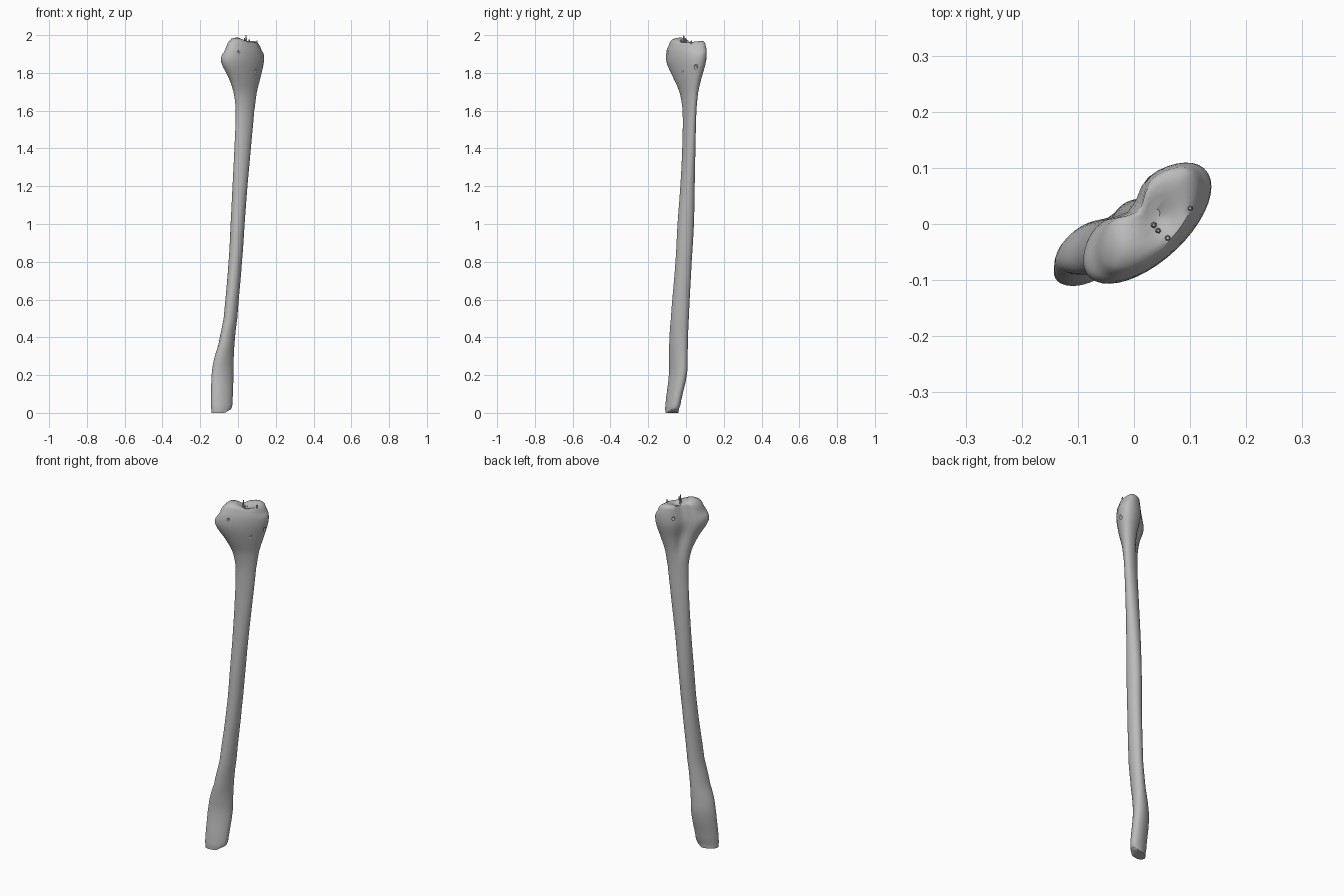
import bpy, bmesh
from math import cos, sin, pi, exp, radians
from mathutils import Vector

cube = bpy.data.objects.get("Cube")
if cube:
    bpy.data.objects.remove(cube)

bone_grey = bpy.data.materials.new("bone_grey")
bone_grey.use_nodes = True
grey = (0.5, 0.5, 0.5, 1)
bone_grey.diffuse_color = grey
bone_grey.node_tree.nodes["Principled BSDF"].inputs["Base Color"].default_value = grey

SEGMENTS = 40

# Cross-sections: height, x min, x max, y min, y max, skew in degrees (90 = unskewed)
SECTIONS = [
    (0.00, -.140, -.040, -.109, -.040, 68),
    (0.04, -.143, -.030, -.109, -.030, 66),
    (0.20, -.140, -.024, -.091, .004, 63),
    (0.28, -.128, -.023, -.090, .008, 65),
    (0.36, -.104, -.019, -.089, .010, 70),
    (0.50, -.076, -.004, -.080, .015, 78),
    (0.80, -.050, .021, -.056, .030, 85),
    (1.00, -.039, .035, -.045, .042, 86),
    (1.20, -.029, .050, -.030, .046, 82),
    (1.40, -.019, .068, -.020, .050, 72),
    (1.60, -.012, .086, -.018, .055, 62),
    (1.70, -.024, .100, -.035, .065, 58),
    (1.78, -.052, .120, -.070, .084, 55),
    (1.86, -.090, .137, -.104, .106, 53),
    (1.92, -.080, .134, -.102, .109, 52),
    (1.955, -.062, .118, -.085, .101, 52),
]


def catmull(a, b, c, d, t):
    return b + .5 * t * (c - a + t * (2 * a - 5 * b + 4 * c - d + t * (3 * (b - c) + d - a)))


def bump(x, y, px, py, size):
    return exp(-((x - px) ** 2 + (y - py) ** 2) / size ** 2)


def smooth(lo, hi, v):
    t = min(1, max(0, (v - lo) / (hi - lo)))
    return t * t * (3 - 2 * t)


def section_point(s, t, scale=1):
    z, x0, x1, y0, y1, skew = s
    cx, cy = (x0 + x1) / 2, (y0 + y1) / 2
    x = (x1 - x0) / 2 * cos(t) * scale
    y = (y1 - y0) / 2 * cos(t - radians(skew)) * scale
    # waist groove on the back between the two condyles, fading down the shaft
    head = smooth(1.6, 1.86, z)
    d = Vector((x, y)).normalized()
    pinch = max(0, d.dot(Vector((-.72, .70)))) ** 6
    x += .018 * head * pinch * scale
    y -= .025 * head * pinch * scale
    return Vector((x + cx, y + cy, z))


def shape_ends(p):
    # uneven joint surface
    w = smooth(1.88, 1.96, p.z)
    p.z += w * (.024 * bump(p.x, p.y, -.01, -.035, .05)
                - .020 * bump(p.x, p.y, .045, .01, .03)
                + .006 * bump(p.x, p.y, .07, .085, .04)
                - .030 * smooth(.09, .14, p.x)
                - .040 * smooth(-.03, -.09, -p.x * -1) * (p.x < -.03))
    # oblique broken lower end
    p.z = max(p.z, .6 * max(0, p.x + .07))
    return p


def finish(obj, angle=45):
    bpy.ops.object.select_all(action='DESELECT')
    obj.select_set(True)
    bpy.context.view_layer.objects.active = obj
    bpy.ops.object.shade_smooth_by_angle(angle=radians(angle))


def new_object(name, bm):
    bmesh.ops.recalc_face_normals(bm, faces=bm.faces)
    mesh = bpy.data.meshes.new(name)
    bm.to_mesh(mesh)
    bm.free()
    mesh.materials.append(bone_grey)
    obj = bpy.data.objects.new(name, mesh)
    bpy.context.collection.objects.link(obj)
    return obj


# Bone: smoothly interpolated loft through the sections
rings = []
last = len(SECTIONS) - 1
for i in range(last):
    four = [SECTIONS[min(last, max(0, i + k))] for k in (-1, 0, 1, 2)]
    steps = 5 if four[2][0] - four[1][0] > .09 else 3
    for k in range(steps):
        s = [catmull(*v, k / steps) for v in zip(*four)]
        s[0] = four[1][0] + (four[2][0] - four[1][0]) * k / steps
        rings.append((s, 1))
rings.append((SECTIONS[-1], 1))
# joint surface closes inwards
for scale, rise in ((.9, .007), (.7, .009), (.45, .009), (.2, .009)):
    s = list(SECTIONS[-1])
    s[0] += rise
    rings.append((s, scale))

bm = bmesh.new()
loops = []
for s, scale in rings:
    loops.append([bm.verts.new(shape_ends(section_point(s, 2 * pi * k / SEGMENTS, scale)))
                  for k in range(SEGMENTS)])
for a, b in zip(loops, loops[1:]):
    for k in range(SEGMENTS):
        n = (k + 1) % SEGMENTS
        bm.faces.new((a[k], a[n], b[n], b[k]))
bm.faces.new(loops[-1])
base = bm.faces.new(list(reversed(loops[0])))
bmesh.ops.triangulate(bm, faces=[base])
bone = new_object("long_bone", bm)

# Small pits in the head
bm = bmesh.new()
for place, r in (((.098, -.022, 1.805), .011), ((.137, .052, 1.83), .012),
                 ((-.03, -.088, 1.90), .009), ((.005, -.097, 1.91), .008),
                 ((.03, .075, 1.90), .011)):
    made = bmesh.ops.create_icosphere(bm, subdivisions=2, radius=r)
    for v in made["verts"]:
        v.co.z *= 1.4
        v.co += Vector(place)
pits = new_object("pit_cutter", bm)
pits.hide_render = True
pits.hide_set(True)
cut = bone.modifiers.new("pits", 'BOOLEAN')
cut.operation = 'DIFFERENCE'
cut.object = pits
finish(bone)

# Jagged spurs on the joint surface
for n, (x, y, top, r) in enumerate(((.043, -.012, 2.0, .007), (.06, -.025, 1.978, .009),
                                    (.10, .028, 1.972, .008), (.035, -.002, 1.984, .008))):
    bm = bmesh.new()
    bmesh.ops.create_cone(bm, cap_ends=True, segments=7, radius1=r, radius2=r * .35, depth=top - 1.93)
    for v in bm.verts:
        v.co += Vector((x, y, (top + 1.93) / 2))
    finish(new_object(f"joint_spur_{n + 1}", bm), 30)
